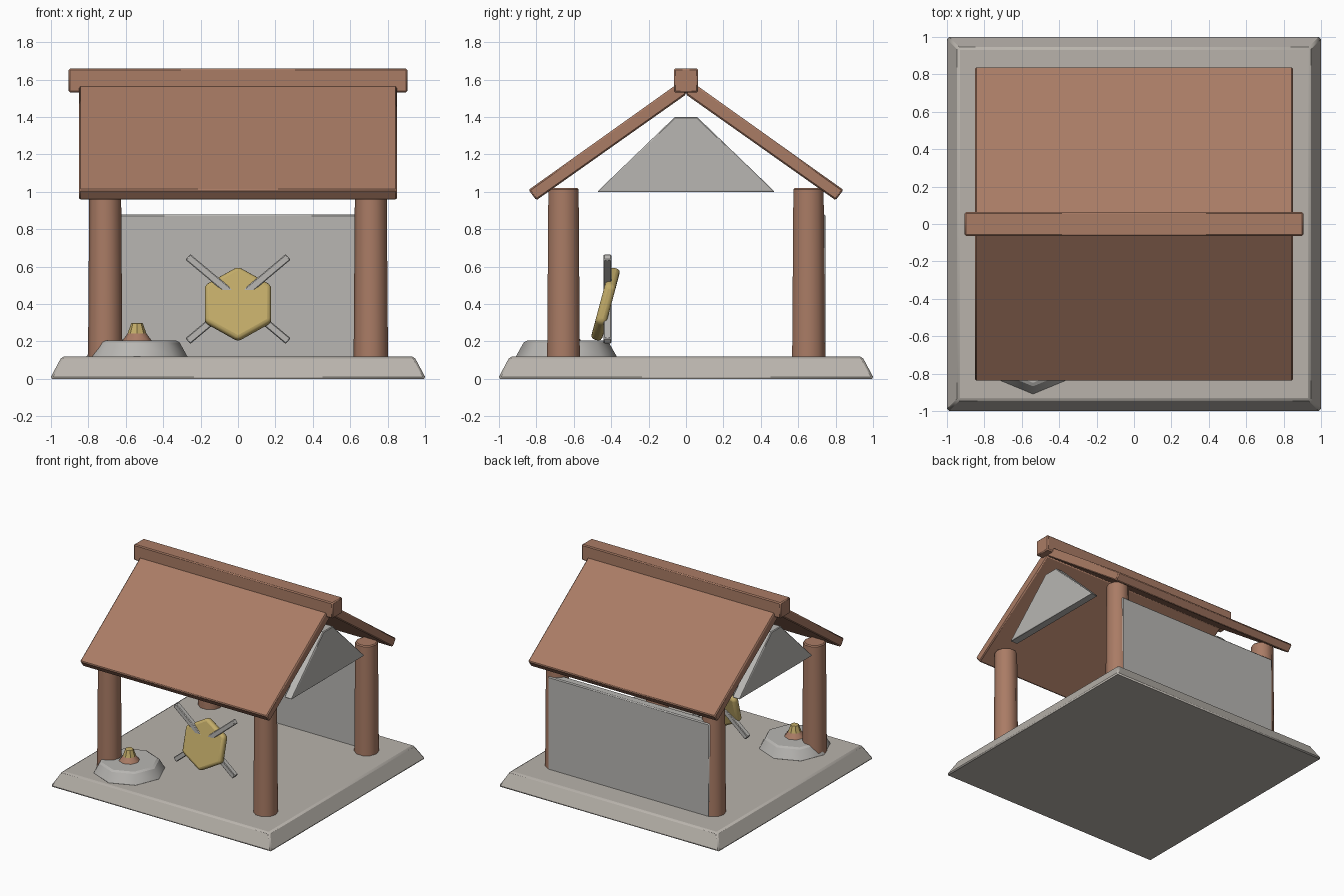
import bpy, bmesh, math
from mathutils import Matrix, Vector

if "Cube" in bpy.data.objects:
    bpy.data.objects.remove(bpy.data.objects["Cube"], do_unlink=True)


def material(name, rgb):
    m = bpy.data.materials.new(name)
    m.use_nodes = True
    m.diffuse_color = (*rgb, 1)
    m.node_tree.nodes["Principled BSDF"].inputs["Base Color"].default_value = (*rgb, 1)
    return m


STONE = material("warm_stone", (0.48, 0.45, 0.41))
PALE = material("pale_stone", (0.48, 0.47, 0.45))
WOOD = material("red_wood", (0.40, 0.20, 0.13))
GOLD = material("old_gold", (0.54, 0.41, 0.14))


def finish(name, bm, mat, bevel=0.0, segments=1):
    """Turn a bmesh into a bevelled object with sharp-edged smooth shading."""
    bmesh.ops.recalc_face_normals(bm, faces=bm.faces)
    mesh = bpy.data.meshes.new(name)
    bm.to_mesh(mesh)
    bm.free()
    mesh.materials.append(mat)
    obj = bpy.data.objects.new(name, mesh)
    bpy.context.collection.objects.link(obj)
    if bevel:
        mod = obj.modifiers.new("Bevel", "BEVEL")
        mod.width, mod.segments = bevel, segments
        mod.limit_method = "ANGLE"
        mod.angle_limit = math.radians(50)
    bpy.ops.object.select_all(action="DESELECT")
    obj.select_set(True)
    bpy.context.view_layer.objects.active = obj
    bpy.ops.object.shade_smooth_by_angle(angle=math.radians(40))
    return obj


def box(name, size, center, mat, bevel=0.008, rot=Matrix()):
    bm = bmesh.new()
    bmesh.ops.create_cube(bm, size=1)
    bm.transform(Matrix.Translation(center) @ rot @ Matrix.Diagonal((*size, 1)))
    return finish(name, bm, mat, bevel)


def cone(name, sides, r1, r2, z0, z1, xy, mat, bevel=0.0, spin=0):
    bm = bmesh.new()
    bmesh.ops.create_cone(bm, cap_ends=True, segments=sides, radius1=r1,
                          radius2=r2, depth=z1 - z0)
    bm.transform(Matrix.Translation((*xy, (z0 + z1) / 2)) @
                 Matrix.Rotation(math.radians(spin), 4, "Z"))
    return finish(name, bm, mat, bevel)


def extrude_x(name, profile, x0, x1, mat, bevel=0.006):
    """Extrude a (y, z) profile along x."""
    bm = bmesh.new()
    face = bm.faces.new([bm.verts.new((x0, y, z)) for y, z in profile])
    res = bmesh.ops.extrude_face_region(bm, geom=[face])
    verts = [v for v in res["geom"] if isinstance(v, bmesh.types.BMVert)]
    bmesh.ops.translate(bm, verts=verts, vec=(x1 - x0, 0, 0))
    return finish(name, bm, mat, bevel)


# Stone floor with sloping sides
root2 = math.sqrt(2)
cone("floor_slab", 4, 1.006 * root2, 0.942 * root2, 0, 0.12, (0, 0), STONE, 0.012, 45)

# Corner posts
for sx, side in ((1, "left"), (-1, "right")):
    for sy, end in ((-1, "front"), (1, "back")):
        cone(f"{end}_{side}_post", 10, 0.092, 0.085, 0.1, 1.02,
             (0.71 * sx, 0.655 * sy), WOOD, 0.008, 90)

# Back wall and gable panels
box("back_wall", (1.47, 0.07, 0.78), (0, 0.71, 0.49), PALE)
for sx, side in ((1, "left"), (-1, "right")):
    extrude_x(f"{side}_gable", [(-0.475, 1.0), (0.475, 1.0), (0.06, 1.4), (-0.06, 1.4)],
              0.75 * sx, 0.82 * sx, PALE)

# Roof slopes and ridge beam
for sy, end in ((-1, "front"), (1, "back")):
    extrude_x(f"{end}_roof_slope",
              [(0, 1.52), (0.80 * sy, 0.955), (0.842 * sy, 1.01), (0, 1.61)],
              -0.85, 0.85, WOOD, 0.008)
box("ridge_beam", (1.81, 0.13, 0.13), (0, 0, 1.595), WOOD)

# Leaning six-sided shield
bm = bmesh.new()
bmesh.ops.create_cone(bm, cap_ends=True, segments=6, radius1=0.205, radius2=0.205,
                      depth=0.06)
bm.transform(Matrix.Translation((0, -0.43, 0.4)) @
             Matrix.Rotation(math.radians(75), 4, "X"))
finish("shield", bm, GOLD, 0.022, 3)

# Crossed blades through the shield
for s, side in ((1, "left"), (-1, "right")):
    box(f"{side}_blade", (0.70, 0.042, 0.04), (0, -0.42, 0.427), PALE, 0.005,
        Matrix.Rotation(math.radians(40 * s), 4, "Y"))

# Fire mound with ember cone and flame tip
spot = (-0.54, -0.64)
cone("mound", 8, 0.275, 0.222, 0.11, 0.205, spot, PALE, 0.012)
cone("ember_cone", 8, 0.082, 0.045, 0.2, 0.25, spot, WOOD)
cone("flame_tip", 8, 0.052, 0.03, 0.238, 0.3, spot, GOLD, 0.004)
